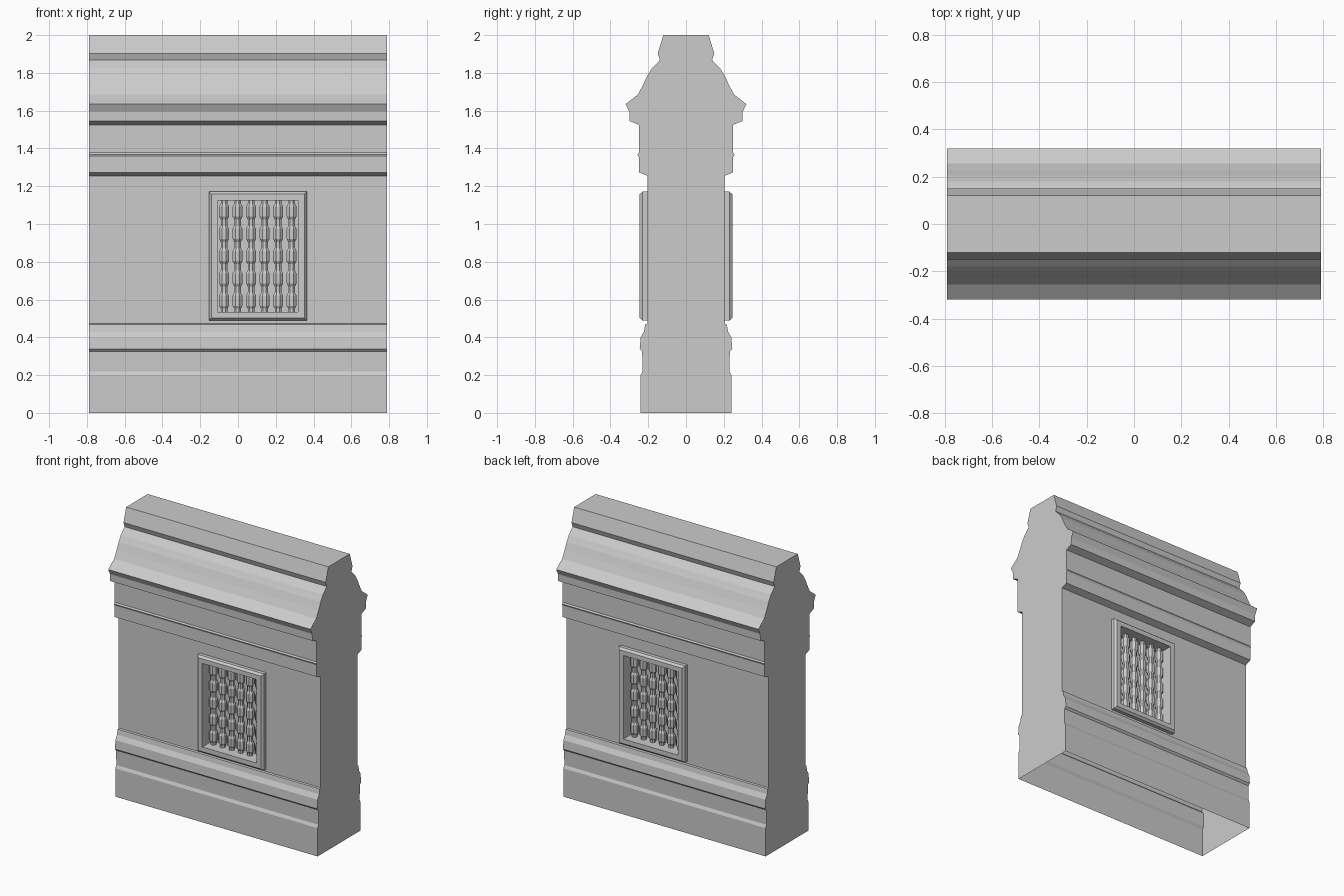
import bpy, bmesh, math
from mathutils import Matrix, Vector

if "Cube" in bpy.data.objects:
    bpy.data.objects.remove(bpy.data.objects["Cube"], do_unlink=True)

stone = bpy.data.materials.new("grey stone")
stone.use_nodes = True
GREY = (0.6, 0.6, 0.6, 1)
stone.diffuse_color = GREY
stone.node_tree.nodes["Principled BSDF"].inputs["Base Color"].default_value = GREY

HALF = 0.79                      # half length of the wall
CX, CZ = 0.105, 0.83             # window centre
OW, OH = 0.213, 0.295            # half size of the opening
WALL, FACE, BACK = 0.205, 0.245, 0.13


def finish(bm, name):
    mesh = bpy.data.meshes.new(name)
    bm.to_mesh(mesh)
    bm.free()
    mesh.materials.append(stone)
    ob = bpy.data.objects.new(name, mesh)
    bpy.context.collection.objects.link(ob)
    return ob


# Moulded wall: half profile (y, z) from foot to cap, mirrored and extruded
profile = [(.24, 0), (.24, .2), (.23, .22), (.232, .325), (.245, .338), (.24, .4),
           (.222, .432), (.216, .468), (WALL, .472), (WALL, 1.255), (.25, 1.273),
           (.25, 1.355), (.257, 1.368), (.25, 1.378), (.25, 1.525), (.298, 1.545),
           (.3, 1.595), (.32, 1.635), (.255, 1.685), (.228, 1.735), (.205, 1.785),
           (.18, 1.825), (.138, 1.868), (.15, 1.902), (.12, 2)]
bm = bmesh.new()
outline = [(-y, z) for y, z in profile] + [(y, z) for y, z in reversed(profile)]
ends = [[bm.verts.new((x, y, z)) for y, z in outline] for x in (-HALF, HALF)]
for end in ends:
    bm.faces.new(end)
n = len(outline)
for i in range(n - 1):           # the underside stays open
    bm.faces.new((ends[0][i], ends[0][i + 1], ends[1][i + 1], ends[1][i]))
bmesh.ops.recalc_face_normals(bm, faces=bm.faces)

# Cut the window openings out of the two flat wall faces
for side in (-1, 1):
    face = next(f for f in bm.faces if abs(f.normal.y) > 0.9
                and (f.calc_center_median() - Vector((0, side * WALL, 0.86))).length < 0.03)
    for co, no in (((CX - OW, 0, 0), (1, 0, 0)), ((CX + OW, 0, 0), (1, 0, 0)),
                   ((0, 0, CZ - OH), (0, 0, 1)), ((0, 0, CZ + OH), (0, 0, 1))):
        part = [f for f in bm.faces if abs(f.calc_center_median().y - side * WALL) < 1e-4
                and abs(f.normal.y) > 0.9]
        geom = part + list({e for f in part for e in f.edges}) + list({v for f in part for v in f.verts})
        bmesh.ops.bisect_plane(bm, geom=geom, plane_co=co, plane_no=no)
    hole = [f for f in bm.faces if abs(f.calc_center_median().y - side * WALL) < 1e-4
            and abs(f.calc_center_median().x - CX) < 0.02
            and abs(f.calc_center_median().z - CZ) < 0.02]
    bmesh.ops.delete(bm, geom=hole, context='FACES')
finish(bm, "moulded_wall")


def window_frame(side, name):
    """Raised bevelled frame with a deep reveal and a back panel."""
    bm = bmesh.new()
    rings = []
    for grow, y in ((.046, WALL), (.046, .23), (.033, FACE), (0, FACE), (0, BACK)):
        w, h = OW + grow, OH + grow
        rings.append([bm.verts.new((CX + sx * w, side * y, CZ + sz * h))
                      for sx, sz in ((-1, -1), (1, -1), (1, 1), (-1, 1))])
    for a, b in zip(rings, rings[1:]):
        for i in range(4):
            j = (i + 1) % 4
            quad = (a[i], a[j], b[j], b[i])
            bm.faces.new(quad if side < 0 else quad[::-1])
    bm.faces.new(rings[-1] if side < 0 else rings[-1][::-1])
    finish(bm, name)


def balusters(side, name):
    """Row of six turned bars, each a stack of long beads and short necks."""
    bm = bmesh.new()
    beads, sides, pitch = 5, 8, 0.0715
    step = 2 * OH / beads
    bead = [(0, .019), (.14, .019), (.27, .028), (.73, .028), (.86, .019)]
    path = [(CZ - OH + step * (k + t), r) for k in range(beads) for t, r in bead]
    path.append((CZ + OH, .019))
    for b in range(6):
        x = CX + (b - 2.5) * pitch
        rings = []
        for z, r in path:
            rings.append([bm.verts.new((x + r * math.cos(a), side * 0.168 + r * math.sin(a), z))
                          for a in (math.tau * (k + .5) / sides for k in range(sides))])
        for lo, hi in zip(rings, rings[1:]):
            for k in range(sides):
                m = (k + 1) % sides
                bm.faces.new((lo[k], lo[m], hi[m], hi[k]))
    finish(bm, name)


for side, word in ((-1, "front"), (1, "back")):
    window_frame(side, word + "_window_frame")
    balusters(side, word + "_balusters")
